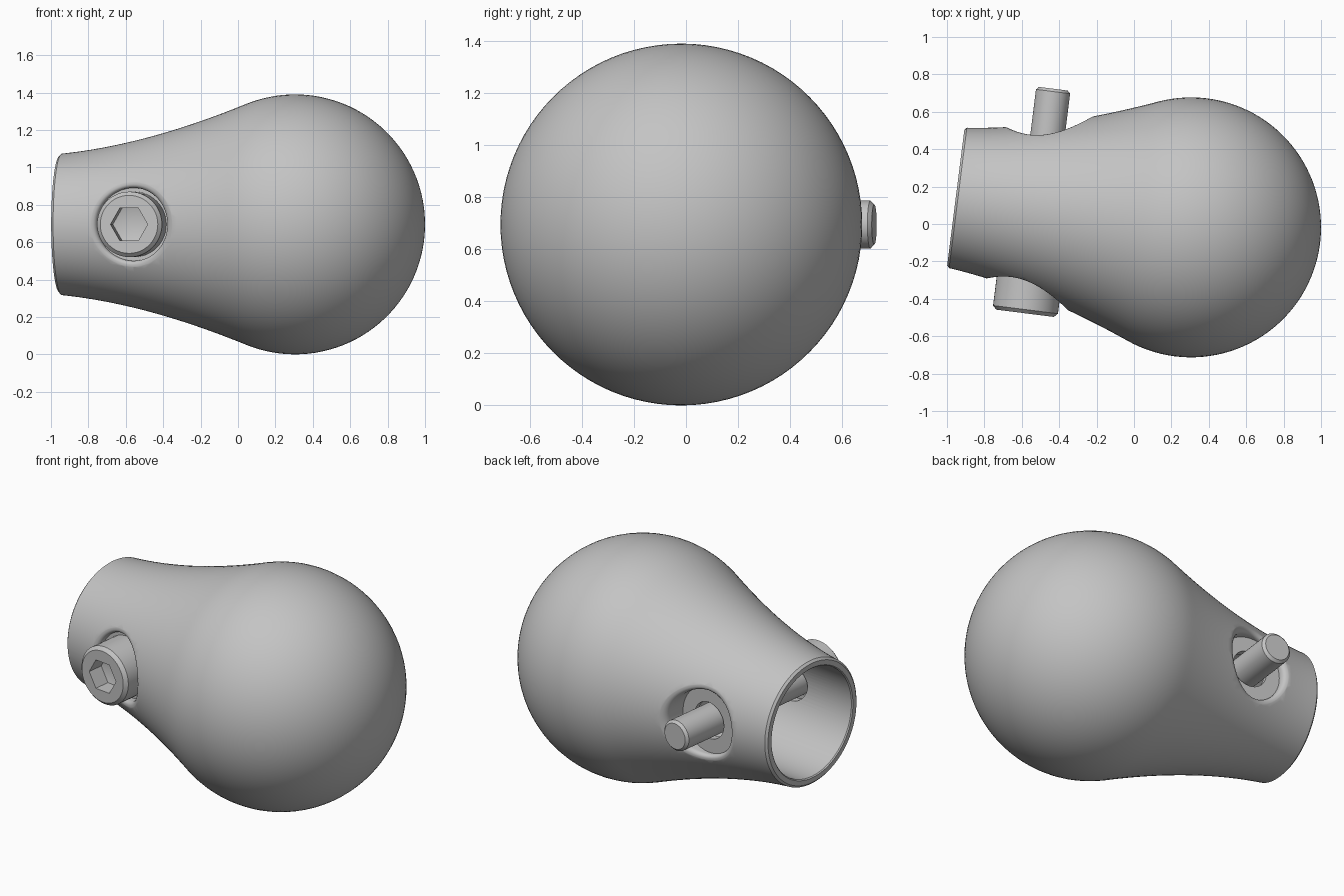
import bpy, bmesh
from math import sin, cos, pi, sqrt, radians
from mathutils import Matrix

cube = bpy.data.objects.get("Cube")
if cube:
    bpy.data.objects.remove(cube, do_unlink=True)

grey = bpy.data.materials.new("plain_grey")
grey.use_nodes = True
COLOUR = (0.55, 0.55, 0.55, 1)
grey.diffuse_color = COLOUR
grey.node_tree.nodes["Principled BSDF"].inputs["Base Color"].default_value = COLOUR

BALL, RIM, RIM_U, JOIN_U = 0.695, 0.377, -1.268, -0.26
BOLT_U, FLOOR = -0.823, 0.36
# Frame of the tilted knob: u along the neck, v along the bolt
FRAME = Matrix.Translation((0.305, -0.018, BALL)) @ Matrix.Rotation(radians(-7.2), 4, 'Z')
ALONG_NECK = FRAME @ Matrix.Rotation(pi / 2, 4, 'Y')


def along_bolt(side):
    return FRAME @ Matrix.Translation((BOLT_U, 0, 0)) @ Matrix.Rotation(-side * pi / 2, 4, 'X')


def outer_radius(u):
    """Ball radius, blended by a cubic into the flaring neck."""
    if u >= JOIN_U:
        return sqrt(max(0, BALL ** 2 - u ** 2))
    span = JOIN_U - RIM_U
    t = (u - RIM_U) / span
    end = sqrt(BALL ** 2 - JOIN_U ** 2)
    slope = -JOIN_U / end
    return (RIM * (1 - 3 * t * t + 2 * t ** 3) + end * (3 * t * t - 2 * t ** 3)
            + span * (0.1 * t * (1 - t) ** 2 + slope * t * t * (t - 1)))


def lathe(name, profile, matrix, sides):
    """Turn (radius, height) points about z; a height may depend on x and y."""
    bm = bmesh.new()
    rings = []
    for r, h in profile:
        ring = []
        for i in range(sides if r else 1):
            x, y = r * cos(2 * pi * i / sides), r * sin(2 * pi * i / sides)
            ring.append(bm.verts.new((x, y, h(x, y) if callable(h) else h)))
        rings.append(ring)
    for a, b in zip(rings, rings[1:]):
        for i in range(sides):
            j = (i + 1) % sides
            quad = [a[i % len(a)], a[j % len(a)], b[j % len(b)], b[i % len(b)]]
            bm.faces.new(list(dict.fromkeys(quad)))
    bmesh.ops.recalc_face_normals(bm, faces=bm.faces)
    bm.transform(matrix)
    mesh = bpy.data.meshes.new(name)
    bm.to_mesh(mesh)
    bm.free()
    mesh.materials.append(grey)
    obj = bpy.data.objects.new(name, mesh)
    bpy.context.collection.objects.link(obj)
    return obj


def activate(obj):
    bpy.ops.object.select_all(action='DESELECT')
    obj.select_set(True)
    bpy.context.view_layer.objects.active = obj


def cut(obj, cutter):
    activate(obj)
    mod = obj.modifiers.new("cut", 'BOOLEAN')
    mod.object, mod.operation, mod.solver = cutter, 'DIFFERENCE', 'EXACT'
    bpy.ops.object.modifier_apply(modifier=mod.name)
    bpy.data.objects.remove(cutter, do_unlink=True)


def smooth(obj):
    activate(obj)
    bpy.ops.object.shade_smooth_by_angle(angle=radians(30))


# Knob body: bore, rim, neck and ball in one turned profile
profile = [(0, -0.45), (0.33, -0.45), (0.33, RIM_U + 0.006), (0.336, RIM_U), (RIM - 0.012, RIM_U)]
NECK_STEPS, BALL_STEPS = 32, 36
for i in range(NECK_STEPS):
    u = RIM_U + 0.012 + (JOIN_U - RIM_U - 0.012) * i / NECK_STEPS
    profile.append((outer_radius(u), u))
start = pi / 2 + 0.3835
for i in range(BALL_STEPS):
    a = start * (1 - i / BALL_STEPS)
    profile.append((BALL * sin(a), BALL * cos(a)))
profile.append((0, BALL))
body = lathe("knob_body", profile, ALONG_NECK, 96)


# Bolt pockets: hole, flat seat and a rounded lip that follows the neck
def lip(drop):
    def height(x, y):
        return max(FLOOR + 0.002, sqrt(outer_radius(BOLT_U + x) ** 2 - y * y) - drop)
    return height


WALL, ROUND = 0.195, 0.04
pocket = [(0, 0.2), (0.11, 0.2), (0.11, FLOOR), (WALL, FLOOR)]
for i in range(6):
    a = pi / 2 * i / 6
    pocket.append((WALL + ROUND * (1 - cos(a)), lip(ROUND * (1 - sin(a)))))
pocket += [(WALL + ROUND + 0.005, lip(-0.004)), (WALL + ROUND + 0.005, 0.8), (0, 0.8)]
for side in (1, -1):
    cut(body, lathe("pocket_cutter", pocket, along_bolt(side), 64))
smooth(body)

# Socket-head bolt through the neck
HEAD, SHAFT, FACE, TIP = 0.175, 0.092, -0.567, 0.643
bolt = lathe("clamp_bolt", [
    (0, FACE), (HEAD - 0.02, FACE), (HEAD, FACE + 0.02), (HEAD, -FLOOR),
    (SHAFT, -FLOOR), (SHAFT, TIP - 0.015), (SHAFT - 0.015, TIP), (0, TIP)],
    along_bolt(1), 48)
cut(bolt, lathe("hex_cutter", [
    (0, FACE + 0.13), (0.1, FACE + 0.1), (0.1, FACE - 0.1), (0, FACE - 0.1)],
    along_bolt(1), 6))
smooth(bolt)
